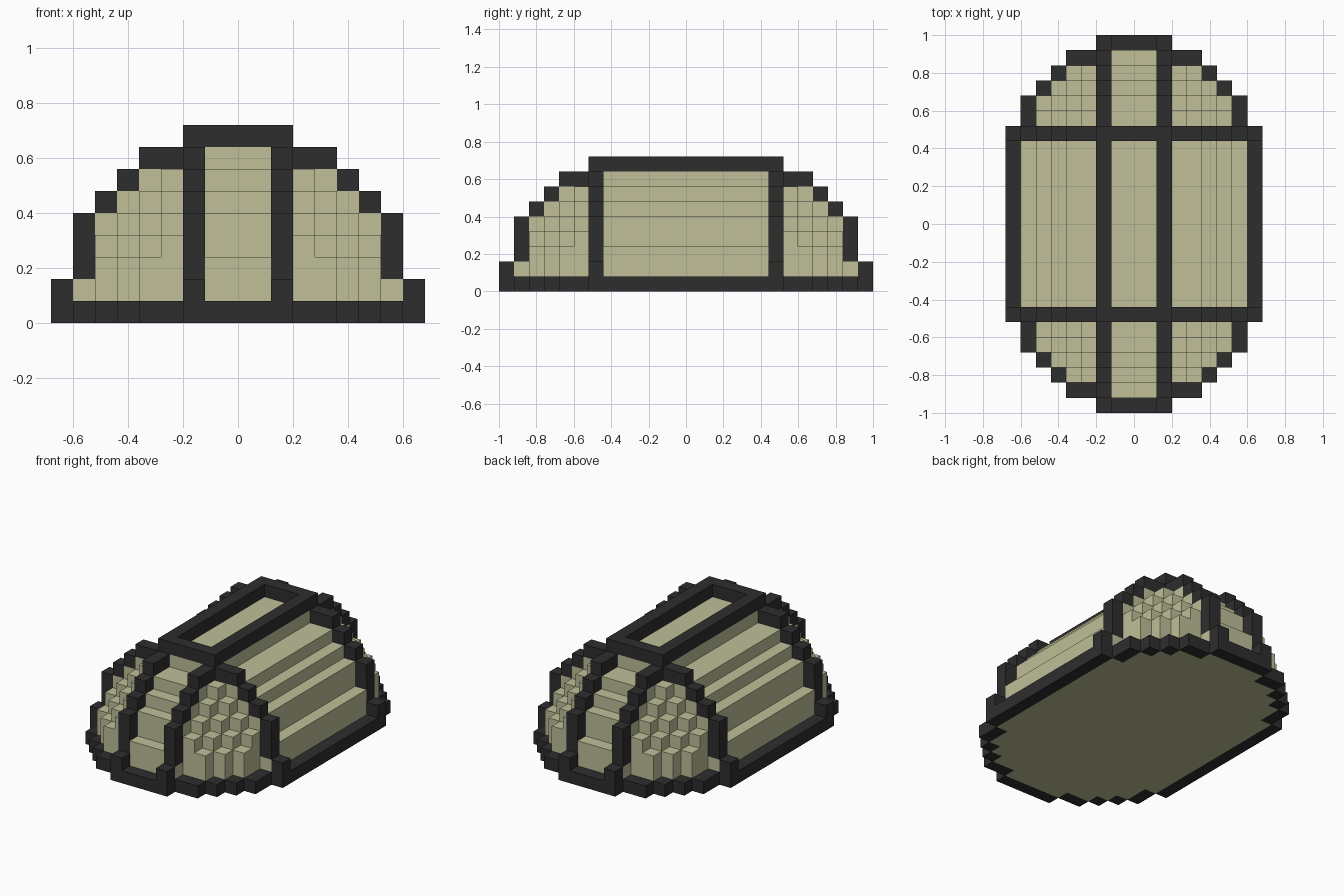
import bpy
import bmesh
from mathutils import Vector

if "Cube" in bpy.data.objects:
    bpy.data.objects.remove(bpy.data.objects["Cube"], do_unlink=True)

V = 0.08        # edge of one block
STRETCH = 4     # extra blocks that lengthen the dome along y


def material(name, rgb):
    m = bpy.data.materials.new(name)
    m.use_nodes = True
    m.diffuse_color = (*rgb, 1)
    bsdf = next(n for n in m.node_tree.nodes if n.type == 'BSDF_PRINCIPLED')
    bsdf.inputs["Base Color"].default_value = (*rgb, 1)
    bsdf.inputs["Roughness"].default_value = 0.8
    return m


cream = material("pale_khaki", (0.523, 0.523, 0.319))
dark = material("charcoal", (0.027, 0.027, 0.027))


def build_blocks(name, cells, solid, mat):
    """Make the outer skin of a set of blocks, with flat areas merged."""
    bm = bmesh.new()
    for c in cells:
        for axis in range(3):
            for s in (-1, 1):
                n = [0, 0, 0]
                n[axis] = s
                if tuple(c[i] + n[i] for i in range(3)) in solid:
                    continue
                centre = Vector((c[0], c[1], c[2] + 0.5)) + Vector(n) * 0.5
                u, w = Vector((0, 0, 0)), Vector((0, 0, 0))
                u[(axis + 1) % 3] = 0.5
                w[(axis + 2) % 3] = 0.5 * s
                corners = (-u - w, u - w, u + w, -u + w)
                bm.faces.new([bm.verts.new((centre + k) * V) for k in corners])
    bmesh.ops.remove_doubles(bm, verts=bm.verts, dist=V * 0.01)
    bmesh.ops.dissolve_limit(bm, angle_limit=0.01, verts=bm.verts, edges=bm.edges)
    mesh = bpy.data.meshes.new(name)
    bm.to_mesh(mesh)
    bm.free()
    mesh.materials.append(mat)
    obj = bpy.data.objects.new(name, mesh)
    bpy.context.collection.objects.link(obj)


# Stepped dome: a block sphere pulled long in y and cut at the ground
dome = set()
for x in range(-7, 8):
    for y in range(-11, 12):
        for z in range(8):
            dy = max(abs(y) - STRETCH, 0)
            if x * x + dy * dy + z * z <= 7.5 ** 2:
                dome.add((x, y, z))

# Rib arch as (distance outward, height); the flat crown spans 0 to 2
arch = [(8, 0), (8, 1), (7, 2), (7, 3), (7, 4), (6, 5), (5, 6), (4, 7), (3, 7),
        (2, 8), (1, 8), (0, 8)]
# Base outline as (x, distance along y)
outline = [(8, 0), (8, 1), (8, 2), (7, 3), (7, 4), (6, 5), (5, 6), (4, 7), (3, 7),
           (2, 8), (1, 8), (0, 8)]


def run(d):
    """Positions along y for one step, filling the stretched middle."""
    return range(STRETCH + 1) if d == 0 else [d + STRETCH]


parts = {}
# Base ring
parts["base_ring"] = {(sx * x, sy * y, 0) for x, d in outline for y in run(d)
                      for sx in (-1, 1) for sy in (-1, 1)}
# Arches across the width, and ribs along the length
for side, s in (("front", -1), ("back", 1)):
    parts[side + "_arch"] = {(sx * d, s * 6, z) for d, z in arch for sx in (-1, 1)}
for side, s in (("left", 1), ("right", -1)):
    parts[side + "_rib"] = {(s * 2, sy * y, z) for d, z in arch for y in run(d)
                            for sy in (-1, 1)}

# Each block belongs to one part only
used = set()
for name in parts:
    parts[name] -= used
    used |= parts[name]
dome -= used
solid = dome | used

build_blocks("dome_shell", sorted(dome), solid, cream)
for name, cells in parts.items():
    build_blocks(name, sorted(cells), solid, dark)
